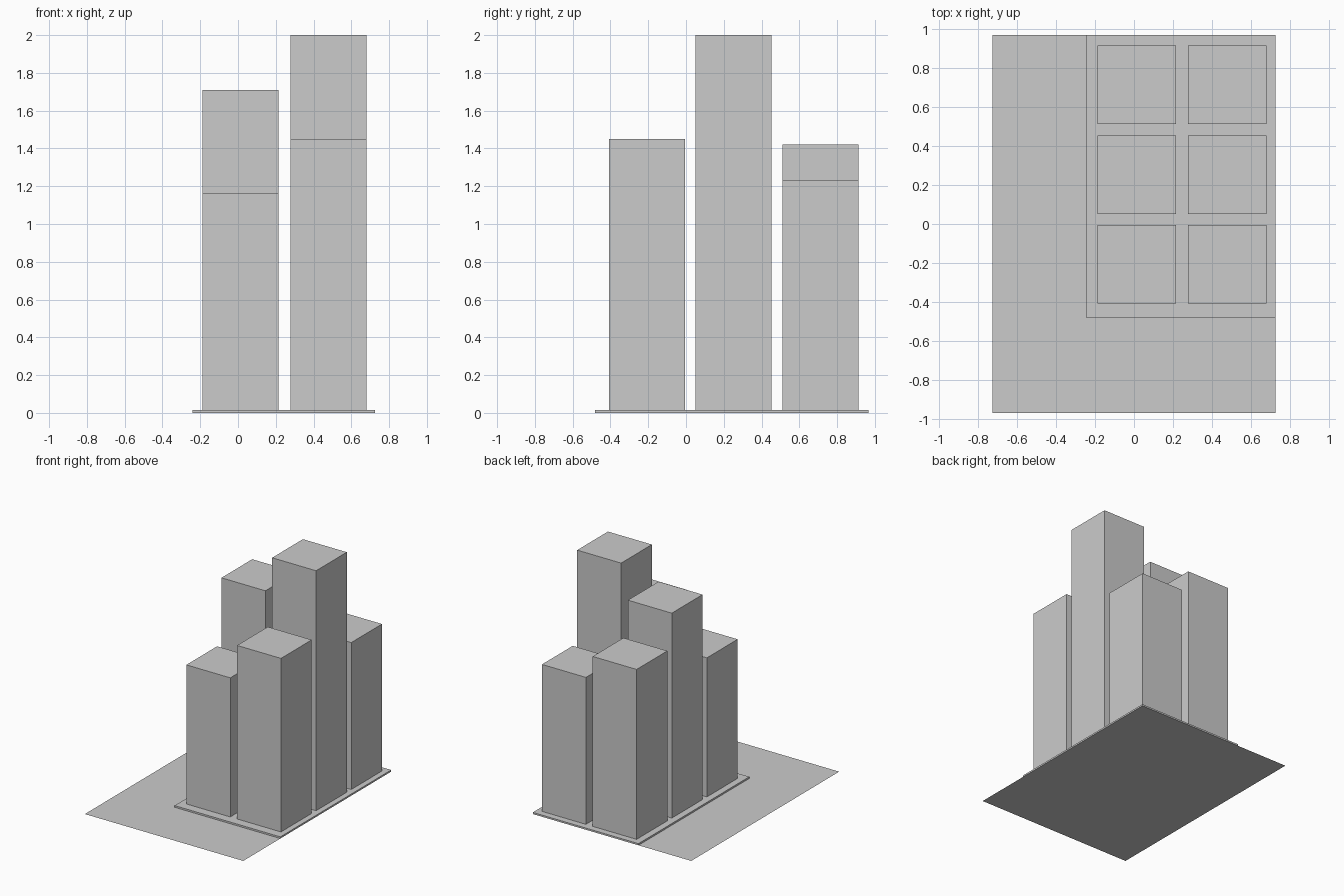
import bpy

if "Cube" in bpy.data.objects:
    bpy.data.objects.remove(bpy.data.objects["Cube"])


def box(name, x0, x1, y0, y1, z0, z1):
    bpy.ops.mesh.primitive_cube_add(
        size=1, location=((x0 + x1) / 2, (y0 + y1) / 2, (z0 + z1) / 2))
    ob = bpy.context.object
    ob.name = name
    ob.scale = (x1 - x0, y1 - y0, z1 - z0)
    bpy.ops.object.transform_apply(location=False, rotation=False, scale=True)
    return ob


# Flat ground sheet
bpy.ops.mesh.primitive_plane_add(size=1)
sheet = bpy.context.object
sheet.name = "site_sheet"
sheet.scale = (1.45, 1.934, 1)
bpy.ops.object.transform_apply(location=False, rotation=False, scale=True)

# Thin slab in the back right corner of the sheet
SLAB_TOP = 0.014
box("base_slab", -0.242, 0.725, -0.482, 0.967, 0, SLAB_TOP)

# Square towers, two columns by three rows (front to back)
SIDE = 0.402
columns = {"left": (-0.187, (1.165, 1.71, 1.42)),
           "right": (0.277, (1.45, 2.0, 1.23))}
rows = (("front", -0.408), ("middle", 0.051), ("back", 0.511))
for side, (x, heights) in columns.items():
    for (row, y), top in zip(rows, heights):
        box(f"tower_{row}_{side}", x, x + SIDE, y, y + SIDE, SLAB_TOP, top)
